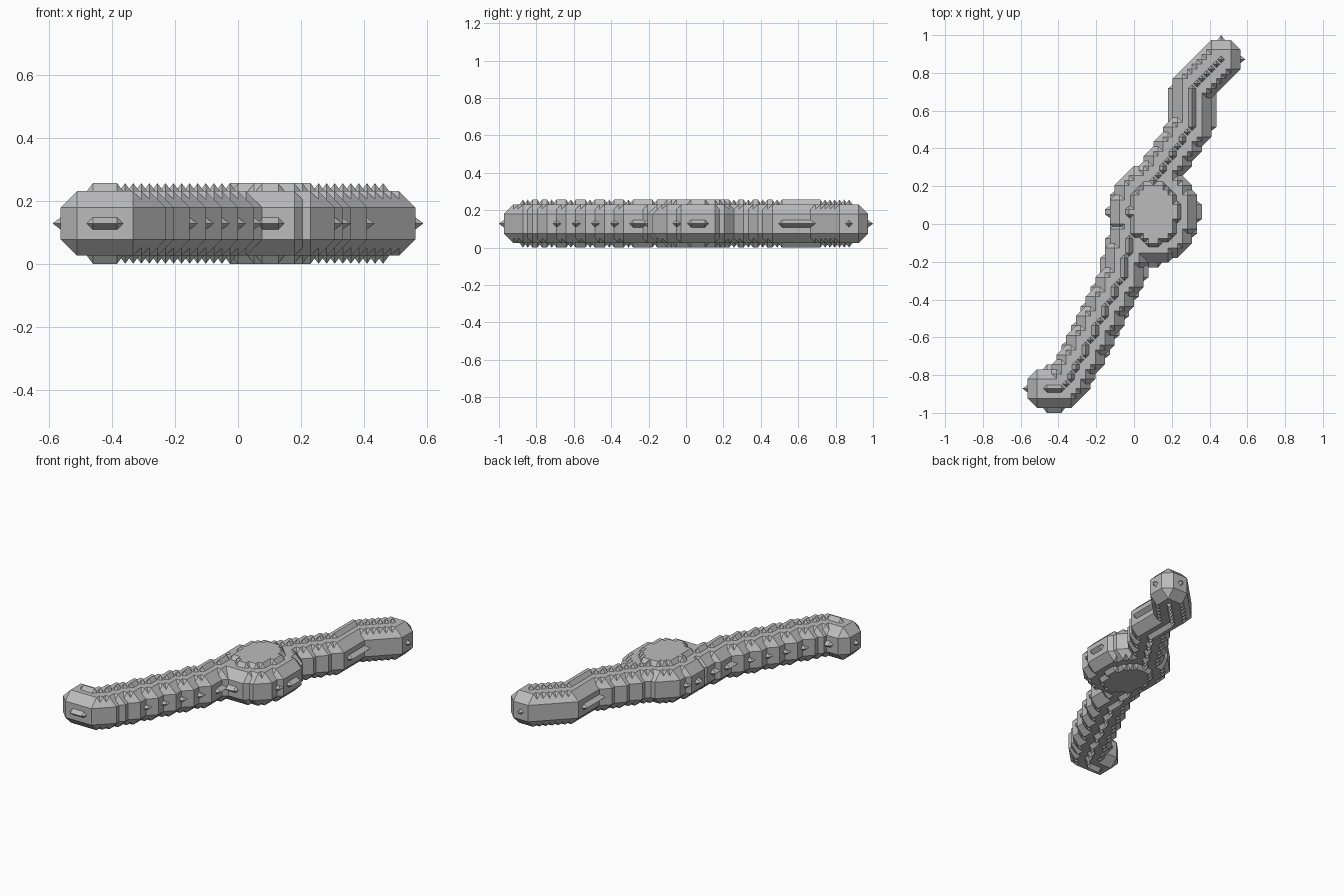
import bpy, bmesh
from itertools import product, groupby
from mathutils import Vector

cube = bpy.data.objects.get("Cube")
if cube:
    bpy.data.objects.remove(cube, do_unlink=True)

UNIT = 2 / 78          # lattice step
PAD, HALF, TIP, BASE = 4, 2, 5, 0.75

grey = bpy.data.materials.new("stone_grey")
grey.use_nodes = True
colour = (0.5, 0.5, 0.5, 1)
grey.diffuse_color = colour
grey.node_tree.nodes["Principled BSDF"].inputs["Base Color"].default_value = colour

# Centre line of the winding tube, in lattice steps
PATH = [(-18, -34), (-16, -34), (-14, -33), (-11, -28), (-8, -22), (-5, -16),
        (-2, -10), (-1, -4), (1, 4), (4, 9), (7, 13), (11, 19), (12, 21),
        (12, 28), (18, 34)]
cells = set()
for (ax, ay), (bx, by) in zip(PATH, PATH[1:]):
    steps = max(abs(bx - ax), abs(by - ay))
    for i in range(steps + 1):
        t = i / steps
        cells.add((round(ax + (bx - ax) * t), round(ay + (by - ay) * t)))

# Flat oval disc in the middle
for x, y in product(range(-2, 11), range(-6, 11)):
    if ((x - 4.1) / 5.2) ** 2 + ((y - 2.4) / 6.7) ** 2 <= 1:
        cells.add((x, y))


def runs(points, axis):
    """Straight runs of neighbouring cells, as (x0, y0, x1, y1)."""
    found = []
    key = lambda p: (p[1 - axis], p[axis])
    for line, group in groupby(sorted(points, key=key), key=lambda p: p[1 - axis]):
        values = [p[axis] for p in group]
        start = values[0]
        for a, b in zip(values, values[1:] + [None]):
            if b != a + 1:
                found.append((start, line, a, line) if axis == 0
                             else (line, start, line, a))
                start = b
    return found


# Blocks: rows, columns and the shared part of neighbouring rows
rows, columns = runs(cells, 0), runs(cells, 1)
blocks = set(rows + columns)
for a, b in product(rows, rows):
    left, right = max(a[0], b[0]), min(a[2], b[2])
    if b[1] == a[1] + 1 and right > left:
        blocks.add((left, a[1], right, b[1]))


def axis_turns(points):
    """The same point set turned to each of the three axes."""
    return [[(p[-k], p[1 - k], p[2 - k]) for p in points] for k in range(3)]


# Rounded eighteen-sided body section and a pointed stud along each axis
signs = list(product((-1, 1), repeat=3))
body = sum(axis_turns([(PAD * a, HALF * b, HALF * c) for a, b, c in signs]), [])
stud = [(TIP, 0, 0), (-TIP, 0, 0)]
for side, s in product((-PAD, PAD), (-BASE, BASE)):
    stud += [(side, s, 0), (side, 0, s)]
shapes = [body] + axis_turns(stud)


def hull(shape, block):
    """Convex solid of a shape swept over a block."""
    x0, y0, x1, y1 = block
    corners = {(x0, y0), (x1, y0), (x0, y1), (x1, y1)}
    points = {(px + x, py + y, pz + TIP) for px, py, pz in shape for x, y in corners}
    bm = bmesh.new()
    for p in sorted(points):
        bm.verts.new(Vector(p) * UNIT)
    res = bmesh.ops.convex_hull(bm, input=bm.verts[:], use_existing_faces=False)
    loose = {e for e in res["geom_interior"] + res["geom_unused"]
             if isinstance(e, bmesh.types.BMVert)}
    bmesh.ops.delete(bm, geom=list(loose), context="VERTS")
    bmesh.ops.recalc_face_normals(bm, faces=bm.faces[:])
    mesh = bpy.data.meshes.new("piece")
    bm.to_mesh(mesh)
    bm.free()
    return mesh


pieces = [hull(shape, block) for block in sorted(blocks) for shape in shapes]

# Join all the pieces into one solid
helpers = bpy.data.collections.new("helpers")
bpy.context.scene.collection.children.link(helpers)
for mesh in pieces[1:]:
    piece = bpy.data.objects.new("piece", mesh)
    piece.hide_render = True
    helpers.objects.link(piece)
tube = bpy.data.objects.new("winding_tube_with_disc", pieces[0])
bpy.context.scene.collection.objects.link(tube)
union = tube.modifiers.new("union", "BOOLEAN")
union.operation = "UNION"
union.solver = "MANIFOLD"
union.operand_type = "COLLECTION"
union.collection = helpers
bpy.context.view_layer.update()
solid = bpy.data.meshes.new_from_object(
    tube.evaluated_get(bpy.context.evaluated_depsgraph_get()))
tube.modifiers.clear()

# Tidy coplanar faces, keeping the pieces as they are if the union is empty
bm = bmesh.new()
if len(solid.polygons) > len(blocks):
    bm.from_mesh(solid)
    bmesh.ops.remove_doubles(bm, verts=bm.verts[:], dist=UNIT / 100)
else:
    for mesh in pieces:
        bm.from_mesh(mesh)
bmesh.ops.dissolve_limit(bm, angle_limit=0.01, verts=bm.verts[:], edges=bm.edges[:])
final = bpy.data.meshes.new("winding_tube_with_disc")
bm.to_mesh(final)
bm.free()
final.materials.clear()
final.materials.append(grey)
for face in final.polygons:
    face.material_index = 0
    face.use_smooth = False
tube.data = final

# Remove the helper pieces
for piece in list(helpers.objects):
    bpy.data.objects.remove(piece, do_unlink=True)
bpy.data.collections.remove(helpers)
for mesh in pieces + [solid]:
    bpy.data.meshes.remove(mesh)
